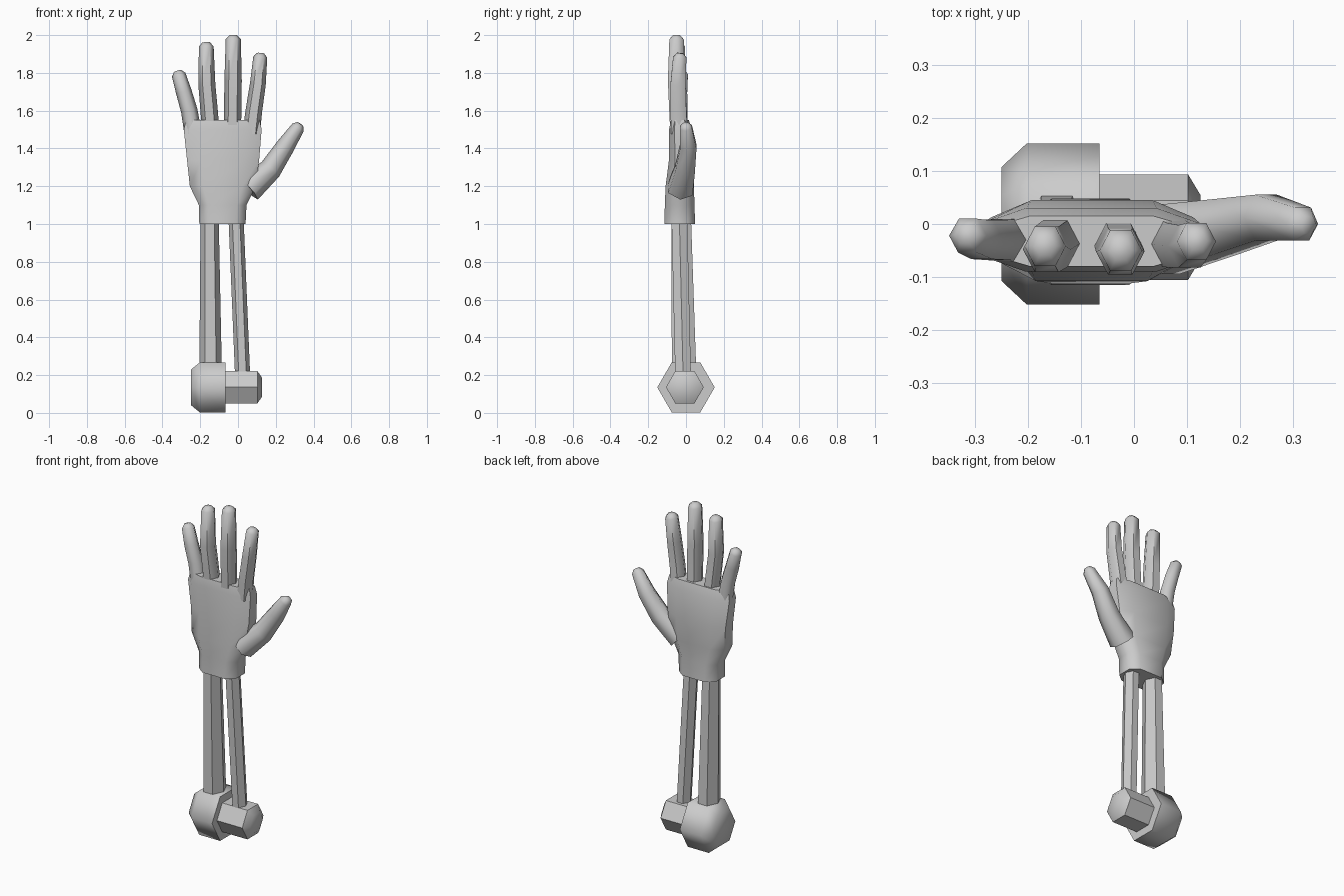
import bpy, bmesh, math
from mathutils import Vector

cube = bpy.data.objects.get("Cube")
if cube:
    bpy.data.objects.remove(cube, do_unlink=True)

grey = bpy.data.materials.new("plain grey")
grey.use_nodes = True
grey.diffuse_color = (0.6, 0.6, 0.6, 1)
grey.node_tree.nodes["Principled BSDF"].inputs["Base Color"].default_value = (0.6, 0.6, 0.6, 1)


def loft(name, rings, smooth_angle):
    """Skin a list of equal-sized rings and cap both ends."""
    bm = bmesh.new()
    loops = [[bm.verts.new(p) for p in ring] for ring in rings]
    n = len(loops[0])
    for a, b in zip(loops, loops[1:]):
        for i in range(n):
            j = (i + 1) % n
            bm.faces.new((a[i], a[j], b[j], b[i]))
    bm.faces.new(loops[0])
    bm.faces.new(loops[-1])
    bmesh.ops.recalc_face_normals(bm, faces=bm.faces)
    mesh = bpy.data.meshes.new(name)
    bm.to_mesh(mesh)
    bm.free()
    mesh.materials.append(grey)
    obj = bpy.data.objects.new(name, mesh)
    bpy.context.collection.objects.link(obj)
    bpy.ops.object.select_all(action='DESELECT')
    obj.select_set(True)
    bpy.context.view_layer.objects.active = obj
    bpy.ops.object.shade_smooth_by_angle(angle=math.radians(smooth_angle))
    return obj


def ring(center, axis, radius, sides=6, turn=0.0, depth=1.0):
    """Polygon around an axis; depth scales it along y."""
    axis = Vector(axis).normalized()
    v = Vector((0, 1, 0))
    u = v.cross(axis).normalized()
    v = axis.cross(u)
    pts = []
    for i in range(sides):
        a = turn + math.tau * i / sides
        pts.append(Vector(center) + radius * (u * math.cos(a) + v * math.sin(a) * depth))
    return pts


def digit(name, path, depth=1.0):
    """Tapered six-sided finger along (x, y, z, radius) stations with a blunt tip."""
    pts = [Vector(p[:3]) for p in path]
    rings = []
    for i, p in enumerate(pts):
        tangent = pts[min(i + 1, len(pts) - 1)] - pts[max(i - 1, 0)]
        rings.append(ring(p, tangent, path[i][3], depth=depth))
    end = (pts[-1] - pts[-2]).normalized()
    rings.append(ring(pts[-1] + end * 0.022, end, path[-1][3] * 0.5))
    return loft(name, rings, 62)


# Palm with wrist cuff: stations of z, left x, right x, front y, back y
stations = [
    (1.00, -0.205, 0.040, -0.115, 0.048),
    (1.10, -0.207, 0.045, -0.112, 0.045),
    (1.20, -0.255, 0.095, -0.108, 0.042),
    (1.34, -0.270, 0.112, -0.090, 0.045),
    (1.50, -0.287, 0.125, -0.090, 0.030),
    (1.55, -0.275, 0.115, -0.080, 0.015),
]
palm = []
for z, x0, x1, y0, y1 in stations:
    cut_x, cut_y = (x1 - x0) * 0.2, (y1 - y0) * 0.24
    palm.append([
        (x0 + cut_x, y0, z), (x1 - cut_x, y0, z), (x1, y0 + cut_y, z), (x1, y1 - cut_y, z),
        (x1 - cut_x, y1, z), (x0 + cut_x, y1, z), (x0, y1 - cut_y, z), (x0, y0 + cut_y, z)])
loft("palm", palm, 62)

# Fingers and thumb
digit("little_finger", [(-0.238, -0.03, 1.48, 0.046), (-0.258, -0.03, 1.60, 0.044),
                        (-0.287, -0.03, 1.70, 0.042), (-0.314, -0.022, 1.79, 0.037)])
digit("ring_finger", [(-0.145, -0.035, 1.50, 0.046), (-0.153, -0.04, 1.60, 0.046),
                      (-0.165, -0.048, 1.74, 0.045), (-0.168, -0.042, 1.94, 0.039)], 1.1)
digit("middle_finger", [(-0.03, -0.04, 1.50, 0.046), (-0.028, -0.045, 1.60, 0.046),
                        (-0.026, -0.052, 1.76, 0.046), (-0.025, -0.05, 1.978, 0.040)], 1.1)
digit("index_finger", [(0.07, -0.035, 1.48, 0.046), (0.084, -0.04, 1.60, 0.044),
                       (0.105, -0.042, 1.74, 0.042), (0.118, -0.033, 1.883, 0.037)], 1.1)
digit("thumb", [(0.055, -0.03, 1.185, 0.075), (0.172, -0.005, 1.29, 0.060),
                (0.25, 0.012, 1.41, 0.050), (0.318, 0.0, 1.512, 0.036)])

# Forearm bones
down = (0, 0, 1)
loft("outer_forearm_bone", [ring((-0.145, -0.01, 0.20), down, 0.060, depth=1.25),
                            ring((-0.150, -0.025, 1.02), down, 0.048, depth=1.25)], 30)
loft("inner_forearm_bone", [ring((0.025, -0.015, 0.18), down, 0.040, depth=1.2),
                            ring((-0.010, -0.035, 1.02), down, 0.040, depth=1.2)], 30)


# Elbow joints lying along x: list of (x, radius)
def joint(name, y, z, steps, smooth_angle):
    loft(name, [ring((x, y, z), (1, 0, 0), r, turn=math.pi / 2) for x, r in steps], smooth_angle)


joint("large_elbow_joint", 0.0, 0.135, [(-0.25, 0.108), (-0.203, 0.152), (-0.065, 0.152)], 62)
joint("small_elbow_joint", -0.006, 0.136, [(-0.10, 0.1), (0.102, 0.1), (0.126, 0.06)], 50)
